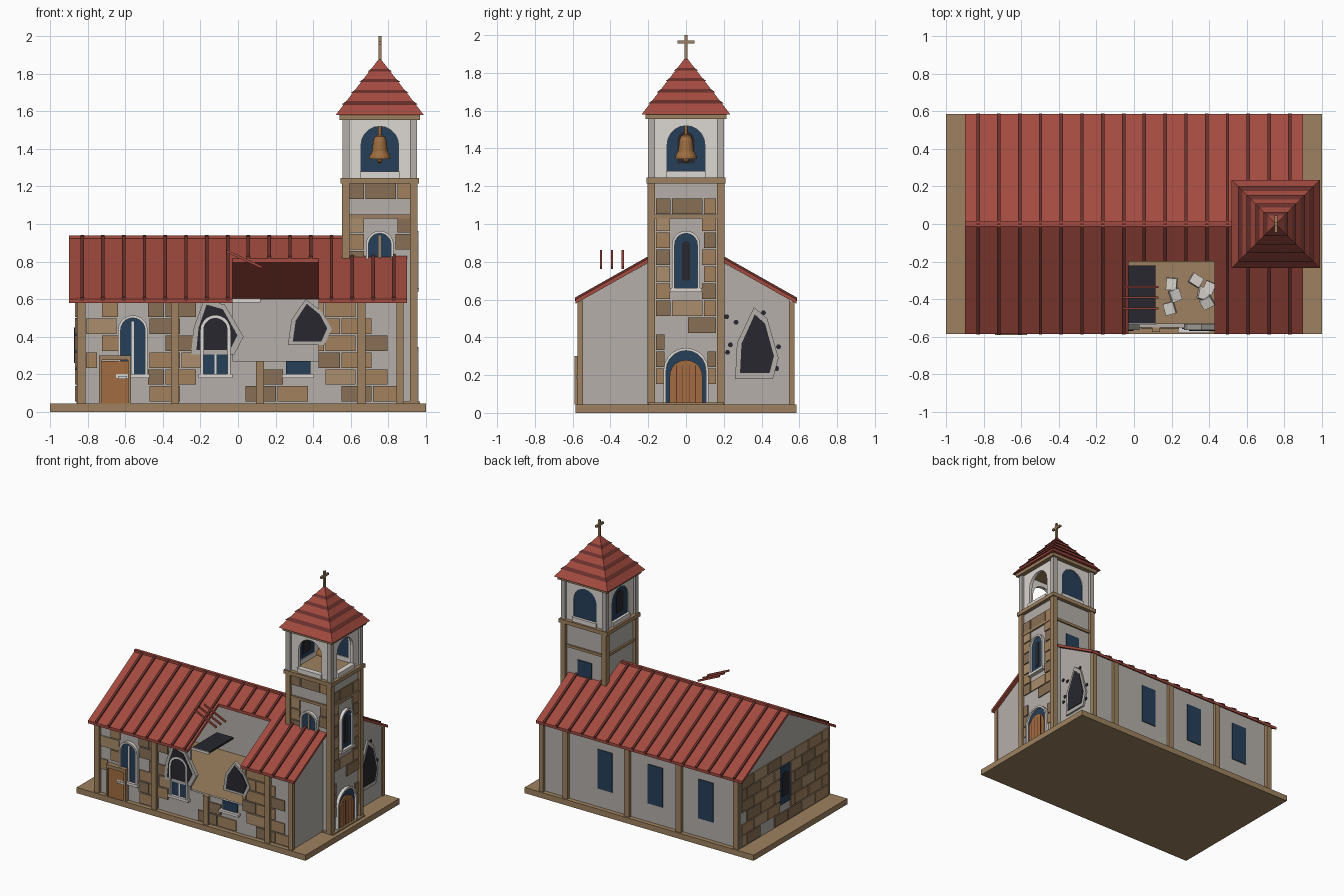
import bpy, bmesh, math, random
from mathutils import Vector, Matrix

if "Cube" in bpy.data.objects:
    bpy.data.objects.remove(bpy.data.objects["Cube"])
random.seed(4)

def mat(name, *c):
    m = bpy.data.materials.new(name)
    m.diffuse_color = (*c, 1)
    m.use_nodes = True
    m.node_tree.nodes["Principled BSDF"].inputs["Base Color"].default_value = m.diffuse_color
    return m

RED = mat("roof_red", .37, .07, .05)
DRED = mat("seam_red", .14, .03, .025)
TAN = mat("trim_tan", .34, .22, .115)
STONES = [mat("stone_%d" % i, *c) for i, c in enumerate([(.36, .22, .11), (.25, .16, .09), (.40, .27, .15)])]
WALL = mat("plaster", .46, .43, .40)
WHITE = mat("white_trim", .72, .68, .64)
BLUE = mat("glass_blue", .02, .05, .10)
DARK = mat("dark_hole", .02, .02, .028)
WOOD = mat("door_wood", .36, .15, .05)
BELL = mat("bell_bronze", .33, .15, .05)

# Each face maps (along, up, outward) to world space
FACE = {'F': lambda u, v, d: (u, -d, v), 'B': lambda u, v, d: (u, d, v),
        'R': lambda u, v, d: (d, u, v), 'L': lambda u, v, d: (-d, u, v),
        'T': lambda u, v, d: (u, v, d)}

def prisms(name, items, face, m):
    """items: (2D outline, depth from, depth to)"""
    bm = bmesh.new()
    for pts, d0, d1 in items:
        a = [bm.verts.new(FACE[face](u, v, d0)) for u, v in pts]
        b = [bm.verts.new(FACE[face](u, v, d1)) for u, v in pts]
        bm.faces.new(a[::-1])
        bm.faces.new(b)
        for i in range(len(a)):
            j = (i + 1) % len(a)
            bm.faces.new((a[i], a[j], b[j], b[i]))
    bmesh.ops.recalc_face_normals(bm, faces=bm.faces)
    return finish(name, bm, m)

def finish(name, bm, m):
    me = bpy.data.meshes.new(name)
    bm.to_mesh(me)
    bm.free()
    me.materials.append(m)
    ob = bpy.data.objects.new(name, me)
    bpy.context.collection.objects.link(ob)
    return ob

def rect(u0, u1, v0, v1):
    return [(u0, v0), (u1, v0), (u1, v1), (u0, v1)]

def box(name, x0, x1, y0, y1, z0, z1, m):
    return prisms(name, [(rect(x0, x1, y0, y1), z0, z1)], 'T', m)

def arch(c, h, z0, z1, n=10):
    """round-headed outline, bottom right to bottom left"""
    arc = [(c + h * math.cos(math.pi * i / n), z1 - h + h * math.sin(math.pi * i / n)) for i in range(n + 1)]
    return [(c + h, z0)] + arc + [(c - h, z0)]

def window(name, face, c, h, z0, z1, d):
    prisms(name + "_glass", [(arch(c, h, z0, z1), d - .01, d + .008)], face, BLUE)
    prisms(name + "_frame", [(arch(c, h + .014, z0, z1 + .014) + arch(c, h, z0, z1)[::-1], d, d + .025)], face, WHITE)
    prisms(name + "_sill", [(rect(c - h - .025, c + h + .025, z0 - .02, z0), d, d + .03)], face, WHITE)

def masonry(name, face, u0, u1, z0, z1, d, gaps, w=.17, h=.09, skip=.2):
    """staggered stone blocks, cut around the gaps"""
    sets = [[], [], []]
    for r in range(int((z1 - z0) / h + .01)):
        za, zb = z0 + r * h + .004, z0 + (r + 1) * h - .004
        u = u0 - (w / 2 if r % 2 else 0)
        while u < u1:
            spans = [(max(u, u0), min(u + w - .008, u1))]
            u += w
            for g in gaps:
                if g[2] < zb and g[3] > za:
                    spans = [s for a, b in spans for s in ((a, min(b, g[0])), (max(a, g[1]), b))]
            if random.random() < skip:
                continue
            k = random.randrange(3)
            sets[k] += [(rect(a, b, za, zb), d - .01, d + .008) for a, b in spans if b - a > .015]
    for k, s in enumerate(sets):
        if s:
            prisms("%s_%d" % (name, k), s, face, STONES[k])

def damage(name, face, pts, d):
    cu, cv = (sum(p[i] for p in pts) / len(pts) for i in (0, 1))
    prisms(name + "_rim", [(pts, d - .02, d + .012)], face, WALL)
    prisms(name + "_hole", [([(cu + (u - cu) * .78, cv + (v - cv) * .82) for u, v in pts], d, d + .017)], face, DARK)

# Base and hollow nave walls, front wall broken open
box("base", -1, 1, -.585, .585, 0, .045, TAN)
prisms("front_wall", [(rect(-.86, -.03, .04, .6), .53, .55), (rect(-.03, .43, .04, .27), .53, .55),
                      (rect(.43, .87, .04, .6), .53, .55)], 'F', WALL)
prisms("back_wall", [(rect(-.86, .87, .04, .6), .53, .55)], 'B', WALL)
gable = [(-.55, .04), (.55, .04), (.55, .6), (0, .905), (-.55, .6)]
prisms("right_gable", [(gable, .85, .87)], 'R', WALL)
prisms("left_gable", [(gable, .84, .86)], 'L', WALL)
for f in 'FB':
    prisms("pilasters_" + f, [(rect(x - .022, x + .022, .045, .27 if f == 'F' and x == .117 else .59), .53, .575)
                              for x in (-.835, -.335, .117, .656)], f, TAN)
prisms("corner_pilasters", [(rect(s * .56 - .015, s * .56 + .015, .045, .59), .845, .88) for s in (-1, 1)], 'R', TAN)

# Nave stonework, windows, side door
front_gaps = [(-.64, -.48, .17, .52), (-.2, -.04, .17, .52), (.24, .40, .17, .5), (-.75, -.56, 0, .31), (-.03, .43, .27, .7)]
masonry("front_stones", 'F', -.81, .87, .05, .59, .55, front_gaps, skip=.3)
masonry("left_stones", 'L', -.54, .54, .05, .6, .86, [(-.07, .07, .19, .5)], skip=.05)
window("front_window_a", 'F', -.56, .065, .2, .5, .55)
window("front_window_b", 'F', -.12, .065, .2, .5, .55)
prisms("broken_window_glass", [(rect(.255, .385, .2, .27), .54, .558)], 'F', BLUE)
prisms("broken_window_sill", [(rect(.235, .405, .18, .2), .55, .58)], 'F', WHITE)
prisms("front_mullions", [(rect(c - .006, c + .006, .2, .48), .55, .562) for c in (-.56, -.12)], 'F', WHITE)
prisms("back_windows", [(rect(c - .065, c + .065, .19, .5), .54, .556) for c in (-.56, -.12, .32)], 'B', BLUE)
prisms("left_window", [(rect(-.065, .065, .2, .5), .85, .868)], 'L', BLUE)
prisms("left_window_break", [(arch(0, .04, .26, .45), .86, .873)], 'L', DARK)
prisms("side_door", [(rect(-.725, -.58, .045, .27), .55, .58)], 'F', WOOD)
prisms("side_door_frame", [([(-.74, .045), (-.74, .3), (-.57, .3), (-.57, .045), (-.585, .045), (-.585, .275),
                             (-.725, .275), (-.725, .045)], .55, .59)], 'F', TAN)
prisms("side_door_handle", [(rect(-.64, -.59, .175, .19), .575, .588)], 'F', WHITE)

# Broken patches and bullet marks
damage("front_damage_a", 'F', [(-.18, .6), (-.07, .57), (.03, .4), (-.02, .305), (-.25, .305), (-.235, .45)], .553)
damage("front_damage_b", 'F', [(.36, .6), (.45, .53), (.5, .44), (.46, .355), (.265, .355), (.285, .49)], .553)
damage("right_damage", 'R', [(.36, .56), (.43, .5), (.49, .29), (.46, .18), (.26, .18), (.27, .37)], .872)
marks = [(.215, .51), (.265, .48), (.235, .36), (.22, .32), (.41, .53), (.45, .35), (.49, .35), (.48, .235)]
prisms("impact_marks", [([(u + .014 * math.cos(k * math.pi / 3), v + .014 * math.sin(k * math.pi / 3)) for k in range(6)],
                         .865, .876) for u, v in marks], 'R', DARK)

# Nave roof with missing section and standing seams
def slope(s, a, b, lift=0, t=.022):
    z = lambda y: .93 - .564 * y + lift
    return [(s * a, z(a)), (s * b, z(b)), (s * b, z(b) - t), (s * a, z(a) - t)]

prisms("nave_roof", [(slope(1, 0, .585), -.9, .9), (slope(-1, 0, .585), -.9, -.03),
                     (slope(-1, 0, .2), -.03, .43), (slope(-1, 0, .585), .43, .9)], 'R', RED)
seams = []
for i in range(16):
    x = -.83 + i * 1.66 / 15
    for s in (1, -1):
        end = .2 if s < 0 and -.03 < x < .43 else .588
        seams.append((slope(s, 0, end, .012, .02), x - .009, x + .009))
prisms("roof_seams", seams, 'R', DRED)
box("ridge_cap", -.9, .56, -.012, .012, .915, .94, RED)

# Collapsed slab, loose rafters and rubble
box("fallen_slab", -.03, .115, -.53, -.22, .585, .6, DARK)
box("slab_edge", -.03, .12, -.535, -.53, .583, .602, WHITE)
for y in (-.45, -.392, -.335):
    prisms("loose_rafter", [([(-.06, .862), (.13, .775), (.125, .763), (-.06, .848)], -y - .006, -y + .006)], 'F', RED)
for x, y in [(.2, -.32), (.22, -.38), (.19, -.45), (.33, -.3), (.37, -.37), (.4, -.34), (.39, -.42)]:
    ob = box("rubble", -.032, .032, -.028, .028, -.012, .012, WHITE)
    ob.location = (x, y, .055)
    ob.rotation_euler = (random.uniform(-.4, .4), random.uniform(-.4, .4), random.uniform(0, 3))

# Tower shaft
TX = .755
box("tower_core", TX - .18, TX + .18, -.18, .18, .03, 1.24, WALL)
for sx in (-1, 1):
    for sy in (-1, 1):
        x, y = TX + sx * .18, sy * .183
        box("tower_post", x - .02, x + .02, y - .02, y + .02, .03, 1.23, TAN)
        box("belfry_column", x - .018, x + .018, y - .018, y + .018, 1.24, 1.56, WALL)
box("tower_belt", TX - .193, TX + .193, -.193, .193, 1.03, 1.05, TAN)
box("tower_ledge", TX - .21, TX + .21, -.21, .21, 1.215, 1.245, TAN)
box("tower_plinth", TX, TX + .215, -.2, .2, .02, .055, TAN)
masonry("tower_front_stones", 'F', TX - .16, TX + .16, .68, 1.22, .18, [(TX - .085, TX + .085, .76, .97)], skip=.15)
masonry("tower_right_stones", 'R', -.16, .16, .06, 1.22, TX + .18, [(-.115, .115, 0, .34), (-.085, .085, .63, .97)], skip=.15)
window("tower_front_window", 'F', TX, .06, .78, .95, .18)
prisms("tower_front_mullion", [(rect(TX - .006, TX + .006, .8, .94), .18, .195)], 'F', TAN)
window("tower_right_window", 'R', 0, .06, .66, .95, TX + .18)
prisms("tower_window_break", [(arch(0, .022, .7, .91), TX + .18, TX + .193)], 'R', DARK)
prisms("tower_back_window", [(rect(TX - .06, TX + .06, .78, .95), .17, .187)], 'B', BLUE)

# Main door
window("main_door_surround", 'R', 0, .105, .03, .33, TX + .18)
prisms("main_door", [(arch(0, .087, .03, .28), TX + .18, TX + .198)], 'R', WOOD)
prisms("door_plank_joints", [(rect(u - .002, u + .002, .03, .25), TX + .19, TX + .2) for u in (-.05, -.017, .017, .05)], 'R', DRED)

# Belfry: arched walls, open at front and right, glazed at back and left
for f, c, d in (('F', TX, .18), ('B', TX, .18), ('R', 0, TX + .18), ('L', 0, .18 - TX)):
    wall = [(c - .17, 1.24), (c - .17, 1.56), (c + .17, 1.56), (c + .17, 1.24)]
    prisms("belfry_wall_" + f, [(wall + arch(c, .1, 1.24, 1.52), d - .025, d)], f, WHITE)
    prisms("belfry_sill_" + f, [(rect(c - .105, c + .105, 1.24, 1.28), d - .025, d + .015)], f, WHITE)
    if f in 'BL':
        prisms("belfry_glass_" + f, [(arch(c, .1, 1.27, 1.52), d - .018, d - .006)], f, BLUE)
prisms("belfry_left_break", [(arch(0, .045, 1.32, 1.49), .155 - TX, .178 - TX)], 'L', DARK)

# Bell turned from a profile
bm = bmesh.new()
N, rings = 16, []
for r, z in [(.03, 1.345), (.058, 1.345), (.056, 1.36), (.042, 1.385), (.036, 1.44), (.027, 1.467), (.01, 1.475), (.008, 1.56)]:
    rings.append([bm.verts.new((TX + r * math.cos(2 * math.pi * i / N), r * math.sin(2 * math.pi * i / N), z)) for i in range(N)])
for a, b in zip(rings, rings[1:]):
    for i in range(N):
        bm.faces.new((a[i], a[(i + 1) % N], b[(i + 1) % N], b[i]))
bmesh.ops.create_icosphere(bm, subdivisions=1, radius=.016, matrix=Matrix.Translation((TX, 0, 1.337)))
finish("bell", bm, BELL)

# Spire with overlapping courses, cross on top
def frustum(name, r0, r1, z0, z1, m):
    bm = bmesh.new()
    bmesh.ops.create_cone(bm, cap_ends=True, segments=4, radius1=r0 * 2 ** .5, radius2=r1 * 2 ** .5, depth=z1 - z0,
                          matrix=Matrix.Translation((TX, 0, (z0 + z1) / 2)) @ Matrix.Rotation(math.pi / 4, 4, 'Z'))
    return finish(name, bm, m)

box("spire_plate", TX - .215, TX + .215, -.215, .215, 1.555, 1.585, TAN)
frustum("spire", .235, .004, 1.58, 1.88, RED)
for z in (1.645, 1.705, 1.765, 1.82):
    r = .235 * (1.88 - z) / .3
    frustum("spire_course", r + .018, r - .012, z - .008, z + .014, DRED)
box("cross_post", TX - .008, TX + .008, -.008, .008, 1.86, 2.0, TAN)
box("cross_arm", TX - .008, TX + .008, -.045, .045, 1.955, 1.971, TAN)
